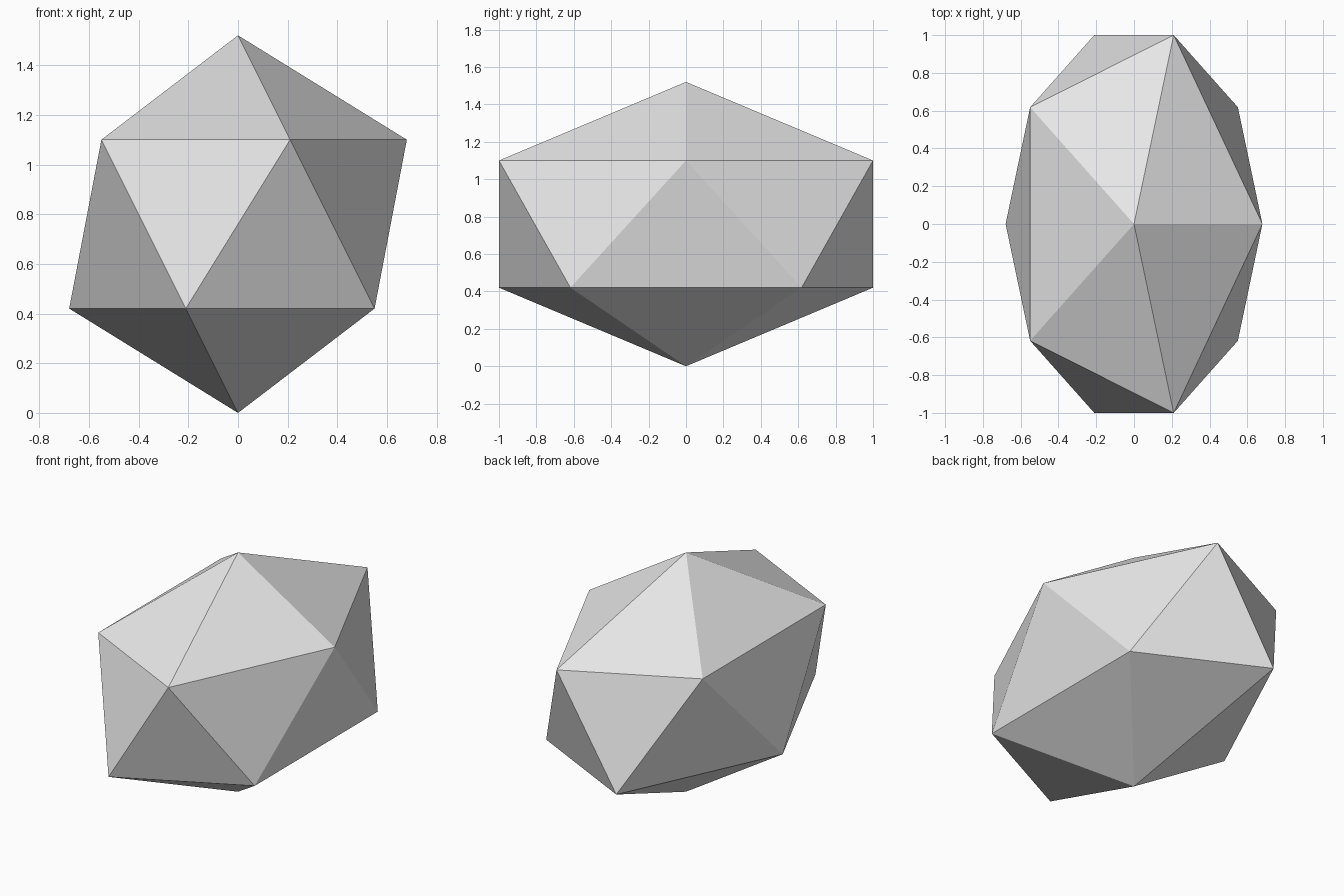
import bpy

# Remove the default cube
default_cube = bpy.data.objects.get("Cube")
if default_cube:
    bpy.data.objects.remove(default_cube, do_unlink=True)

HALF_HEIGHT = 0.76
HALF_WIDTH = 0.76
HALF_DEPTH = 1.1756  # puts the outermost corners at y = -1 and y = 1


def make_material(name, colour):
    material = bpy.data.materials.new(name)
    material.use_nodes = True
    material.diffuse_color = colour
    shader = next(n for n in material.node_tree.nodes if n.type == "BSDF_PRINCIPLED")
    shader.inputs["Base Color"].default_value = colour
    return material


# Twenty-sided stone, stretched front to back, with flat facets
bpy.ops.mesh.primitive_ico_sphere_add(subdivisions=1, radius=1, location=(0, 0, HALF_HEIGHT))
stone = bpy.context.object
stone.name = "faceted_stone"
stone.scale = (HALF_WIDTH, HALF_DEPTH, HALF_HEIGHT)
bpy.ops.object.transform_apply(location=True, rotation=False, scale=True)
bpy.ops.object.shade_flat()
stone.data.materials.append(make_material("light_grey", (0.8, 0.8, 0.8, 1)))
